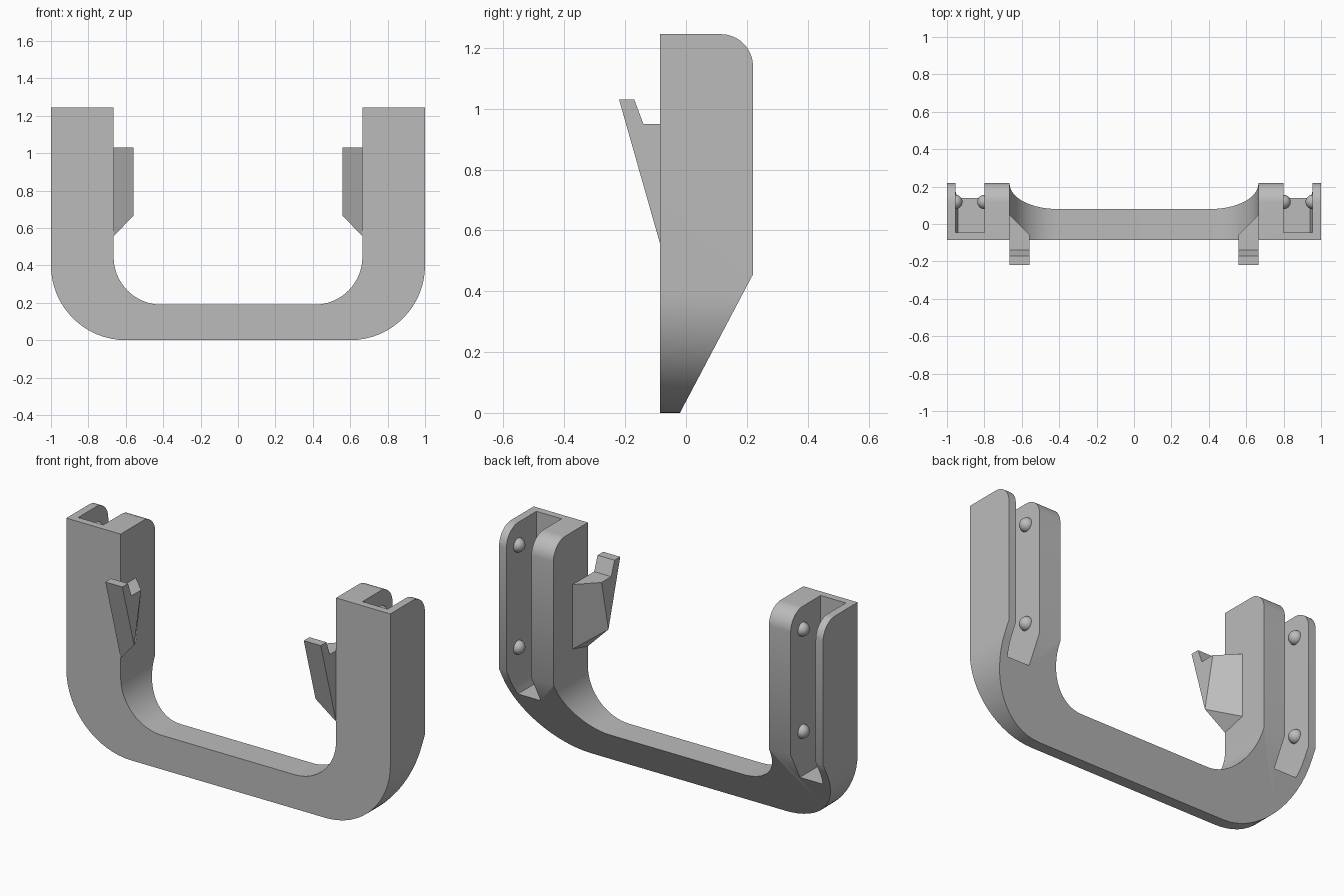
import bpy, bmesh, math

if "Cube" in bpy.data.objects:
    bpy.data.objects.remove(bpy.data.objects["Cube"])

GREY = bpy.data.materials.new("plain_grey")
GREY.diffuse_color = (0.5, 0.5, 0.5, 1)
GREY.use_nodes = True
GREY.node_tree.nodes["Principled BSDF"].inputs["Base Color"].default_value = GREY.diffuse_color


def finish(name, bm):
    """Turn a bmesh into a grey object."""
    bmesh.ops.recalc_face_normals(bm, faces=bm.faces)
    me = bpy.data.meshes.new(name)
    bm.to_mesh(me)
    bm.free()
    me.materials.append(GREY)
    ob = bpy.data.objects.new(name, me)
    bpy.context.collection.objects.link(ob)
    return ob


def prism(name, pts, axis, lo, hi):
    """Extrude a 2D outline (x,z for axis y / y,z for axis x)."""
    bm = bmesh.new()
    place = (lambda p, d: (p[0], d, p[1])) if axis == "y" else (lambda p, d: (d, p[0], p[1]))
    a = [bm.verts.new(place(p, lo)) for p in pts]
    b = [bm.verts.new(place(p, hi)) for p in pts]
    bm.faces.new(a)
    bm.faces.new(b[::-1])
    for i in range(len(pts)):
        j = (i + 1) % len(pts)
        bm.faces.new((a[i], a[j], b[j], b[i]))
    return finish(name, bm)


def arc(cx, cz, r, a0, a1, n=16):
    return [(cx + r * math.cos(math.radians(a0 + (a1 - a0) * i / n)),
             cz + r * math.sin(math.radians(a0 + (a1 - a0) * i / n))) for i in range(n + 1)]


def activate(ob):
    bpy.ops.object.select_all(action="DESELECT")
    ob.select_set(True)
    bpy.context.view_layer.objects.active = ob


def boolean(ob, cutter, op):
    mod = ob.modifiers.new("cut", "BOOLEAN")
    mod.operation, mod.object, mod.solver = op, cutter, "EXACT"
    activate(ob)
    bpy.ops.object.modifier_apply(modifier=mod.name)
    bpy.data.objects.remove(cutter)


def smooth(ob):
    activate(ob)
    bpy.ops.object.shade_smooth_by_angle(angle=math.radians(30))


# U-shaped frame: front outline
half = [(0.665, 1.245), (1, 1.245)] + arc(0.6, 0.4, 0.4, 0, -90)
inner = arc(0.41, 0.445, 0.255, -90, 0)
outline = (half + [(-x, z) for x, z in half[::-1]]
           + [(-x, z) for x, z in inner[::-1]] + inner)
frame = prism("u_frame", outline, "y", -0.085, 0.3)

# Side outline: sloped lower back and rounded top back corner
side = ([(-0.2, -0.1), (-0.0727, -0.1), (0.22, 0.455)]
        + arc(0.115, 1.14, 0.105, 0, 90) + [(0.1, 1.245), (0.1, 1.4), (-0.2, 1.4)])
side = [p for p in side if p != (0.1, 1.245)]
side[-2] = (0.11, 1.4)
boolean(frame, prism("side_cutter", side, "x", -1.2, 1.2), "INTERSECT")

# Channels open at the back and top of each leg
bend = math.degrees(math.asin(-0.1 / 0.355))
slot = [(0.80, 0.30)] + arc(0.6, 0.4, 0.355, bend, 0, 6) + [(0.955, 1.4), (0.80, 1.4)]
for s in (1, -1):
    cutter = prism("channel_cutter", [(s * x, z) for x, z in slot], "y", -0.045, 0.5)
    boolean(frame, cutter, "DIFFERENCE")
smooth(frame)

# Hooks on the inner faces of the legs
for s, label in ((1, "right"), (-1, "left")):
    free = [(-0.116, 0.665), (-0.22, 1.03), (-0.17, 1.03), (-0.14, 0.95), (-0.055, 0.95)]
    wall = [(-0.085, 0.555), (-0.22, 1.03), (-0.17, 1.03), (-0.14, 0.95),
            (0.05, 0.95), (0.05, 0.59)]
    bm = bmesh.new()
    f = [bm.verts.new((s * 0.56, *p)) for p in free]
    w = [bm.verts.new((s * 0.665, *p)) for p in wall]
    bm.faces.new(f)
    bm.faces.new(w[::-1])
    for i in range(4):
        bm.faces.new((f[i], f[i + 1], w[i + 1], w[i]))
    bm.faces.new((f[4], f[0], w[5], w[4]))
    bm.faces.new((f[0], w[0], w[5]))
    finish(label + "_hook", bm)

    # Snap bumps on both channel walls
    for x, place in ((0.80, "inner"), (0.955, "outer")):
        for z, level in ((1.12, "upper"), (0.55, "lower")):
            bm = bmesh.new()
            bmesh.ops.create_uvsphere(bm, u_segments=24, v_segments=12, radius=0.038)
            bump = finish(f"{label}_{place}_{level}_bump", bm)
            bump.location = (s * x, 0.118, z)
            smooth(bump)
